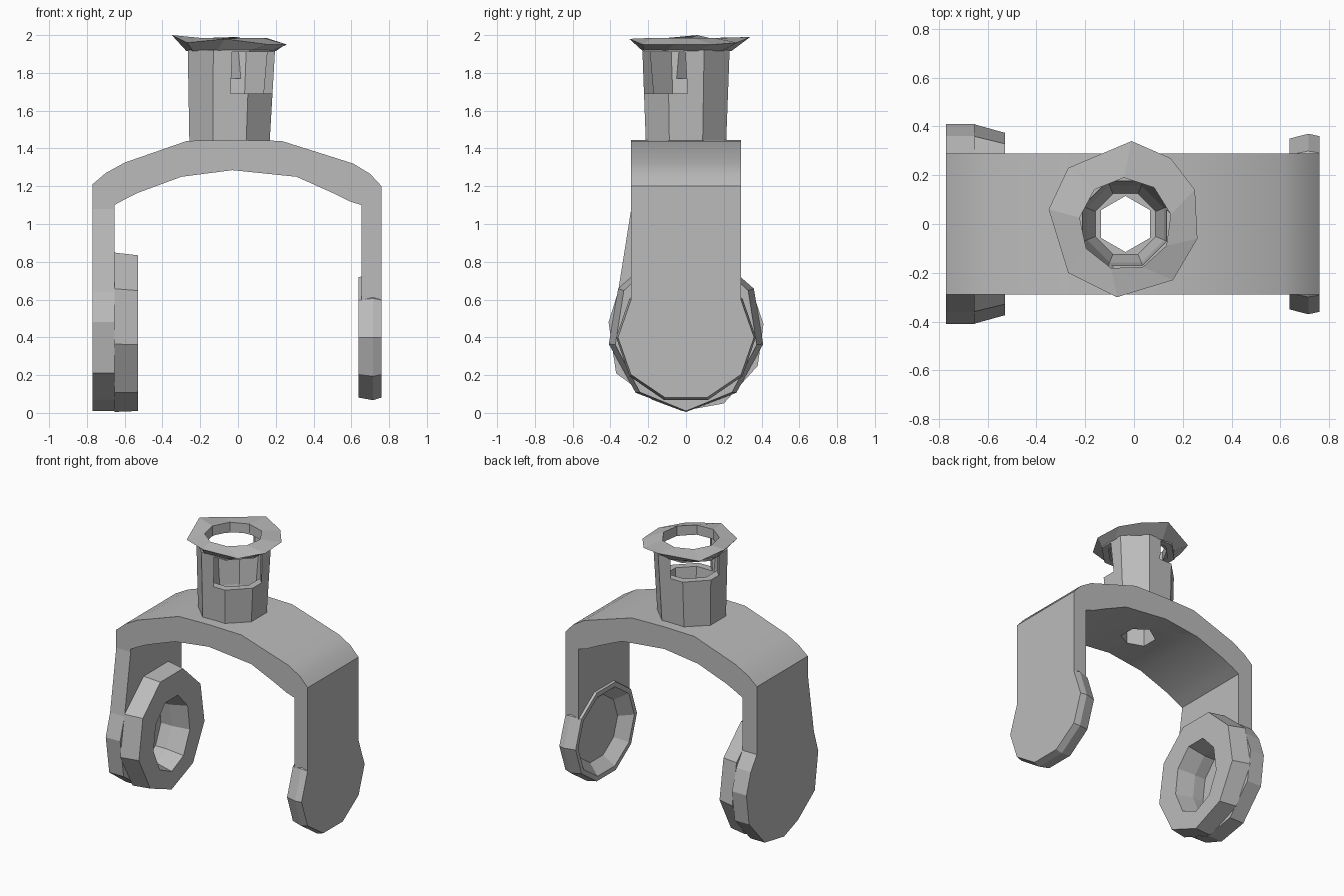
import bpy, bmesh, math

old = bpy.data.objects.get("Cube")
if old:
    bpy.data.objects.remove(old, do_unlink=True)

grey = bpy.data.materials.new("mid_grey")
grey.use_nodes = True
tone = (0.5, 0.5, 0.5, 1)
grey.diffuse_color = tone
grey.node_tree.nodes["Principled BSDF"].inputs["Base Color"].default_value = tone


def loft(name, rings, loop=False):
    """Skin matching rings of points; cap the ends unless they loop round."""
    bm = bmesh.new()
    vs = [[bm.verts.new(p) for p in ring] for ring in rings]
    n = len(vs[0])
    pairs = list(zip(vs, vs[1:])) + ([(vs[-1], vs[0])] if loop else [])
    for a, b in pairs:
        for i in range(n):
            j = (i + 1) % n
            bm.faces.new((a[i], a[j], b[j], b[i]))
    if not loop:
        bm.faces.new(vs[0])
        bm.faces.new(vs[-1])
    bmesh.ops.recalc_face_normals(bm, faces=bm.faces)
    mesh = bpy.data.meshes.new(name)
    bm.to_mesh(mesh)
    bm.free()
    mesh.materials.append(grey)
    ob = bpy.data.objects.new(name, mesh)
    bpy.context.collection.objects.link(ob)
    return ob


def plate(name, outline, x0, x1):
    return loft(name, [[(x, y, z) for y, z in outline] for x in (x0, x1)])


def disc(x, ry, rz, cz, n):
    """Upright polygon facing along x."""
    turn = [2 * math.pi * (i + 0.5) / n for i in range(n)]
    return [(x, ry * math.sin(a), cz + rz * math.cos(a)) for a in turn]


def level(r, z, n, cx=-0.035, twist=0.5):
    """Flat polygon around the stem axis."""
    turn = [2 * math.pi * (i + twist) / n for i in range(n)]
    return [(cx + r * math.cos(a), r * math.sin(a), z) for a in turn]


def cut(target, cutter):
    cutter.hide_render = True
    mod = target.modifiers.new("cut", "BOOLEAN")
    mod.operation = "DIFFERENCE"
    mod.solver = "EXACT"
    mod.object = cutter
    bpy.context.view_layer.objects.active = target
    bpy.ops.object.modifier_apply(modifier=mod.name)
    bpy.data.objects.remove(cutter, do_unlink=True)


# Arched bridge: outer and inner (x, z) at each station
stations = [
    ((-.77, 1.08), (-.655, 1.08)), ((-.77, 1.21), (-.655, 1.1)),
    ((-.7, 1.27), (-.6, 1.13)), ((-.6, 1.325), (-.53, 1.165)),
    ((-.27, 1.44), (-.3, 1.25)), ((-.03, 1.445), (-.03, 1.285)),
    ((.23, 1.44), (.31, 1.25)), ((.61, 1.32), (.5, 1.165)),
    ((.7, 1.265), (.59, 1.12)), ((.76, 1.2), (.655, 1.1)),
    ((.76, 1.08), (.655, 1.08)),
]
w = 0.29
arch = loft("arch_bridge", [
    [(o[0], -w, o[1]), (o[0], w, o[1]), (i[0], w, i[1]), (i[0], -w, i[1])]
    for o, i in stations])
cut(arch, loft("arch_hole_cutter", [level(.115, z, 6) for z in (1.1, 1.6)]))
arch.select_set(True)
bpy.ops.object.shade_smooth_by_angle(angle=math.radians(28))

# Plain leg with a dished round end
plate("left_leg", [(-w, 1.08), (w, 1.08), (w, .57), (.12, .7), (-.12, .7), (-w, .57)],
      .655, .76)
loft("left_leg_cup", [
    disc(.76, .36, .335, .4, 10), disc(.715, .37, .35, .4, 10),
    disc(.637, .35, .335, .4, 10), disc(.637, .32, .3, .4, 10),
    disc(.715, .24, .23, .4, 10)])

# Flared leg with a hollow boss on its inner face, the bore running into the leg
flared = plate("right_leg", [
    (-w, 1.08), (-.36, .64), (-.41, .48), (-.37, .21), (-.18, .07), (-.02, .01),
    (.2, .05), (.38, .25), (.41, .47), (.36, .62), (w, .72), (w, 1.08)],
    -.77, -.655)
cut(flared, loft("bore_cutter", [
    disc(-.6, .18, .24, .41, 9), disc(-.74, .18, .24, .41, 9)]))
loft("right_leg_boss", [
    disc(-.655, .415, .435, .44, 9), disc(-.53, .38, .425, .435, 9),
    disc(-.53, .21, .27, .41, 9), disc(-.655, .18, .24, .41, 9)], loop=True)

# Thin-walled hollow stem with two windows under the flange
stem = loft("stem", [
    level(.13, 1.43, 8), level(.23, 1.43, 8, cx=-.045), level(.25, 1.92, 8),
    level(.205, 1.92, 8), level(.17, 1.55, 8)], loop=True)


def window(direction, z0, z1):
    s = math.sqrt(0.5) * direction
    corners = [(.07, -.16), (.4, -.16), (.4, .16), (.07, .16)]
    cut(stem, loft("window_cutter", [
        [(-.035 + s * (d + t), s * (t - d), z) for d, t in corners]
        for z in (z0, z1)]))


window(1, 1.69, 1.91)
window(-1, 1.77, 1.91)

# Uneven flared flange
rim = [(.15, .27, 1.96), (-.01, .34, 1.99), (-.27, .23, 1.96), (-.35, .06, 2.0),
       (-.27, -.2, 1.96), (-.07, -.3, 1.98), (.16, -.23, 1.95), (.26, -.06, 1.95),
       (.25, .14, 1.95)]
loft("flange", [
    level(.24, 1.915, 9, twist=1.3), rim, level(.19, 1.985, 9, twist=1.3),
    level(.19, 1.915, 9, twist=1.3)], loop=True)
